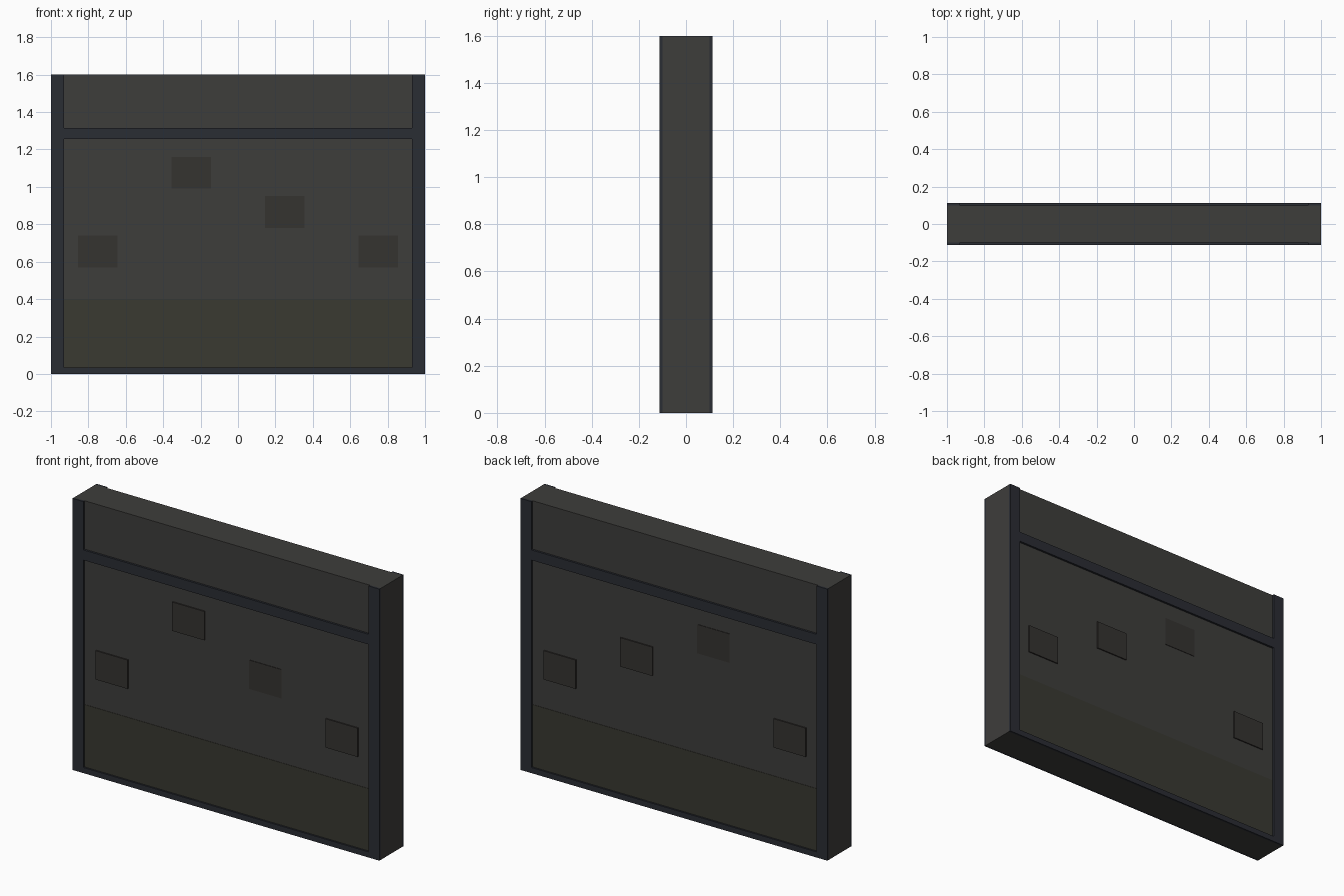
import bpy

if "Cube" in bpy.data.objects:
    bpy.data.objects.remove(bpy.data.objects["Cube"])


def material(name, rgb):
    m = bpy.data.materials.new(name)
    m.diffuse_color = (*rgb, 1)
    m.use_nodes = True
    m.node_tree.nodes["Principled BSDF"].inputs["Base Color"].default_value = m.diffuse_color
    return m


PLASTER = material("dark_plaster", (0.048, 0.047, 0.044))
FRAME = material("frame_blue_grey", (0.023, 0.026, 0.034))
BASE = material("base_green_grey", (0.041, 0.041, 0.031))
PATCH = material("patch_brown", (0.036, 0.033, 0.030))


def box(name, x0, x1, y0, y1, z0, z1, mat):
    bpy.ops.mesh.primitive_cube_add(
        size=1, location=((x0 + x1) / 2, (y0 + y1) / 2, (z0 + z1) / 2))
    ob = bpy.context.object
    ob.name = name
    ob.scale = (x1 - x0, y1 - y0, z1 - z0)
    bpy.ops.object.transform_apply(location=False, rotation=False, scale=True)
    ob.data.materials.append(mat)
    return ob


def face_box(name, side, x0, x1, depth, z0, z1, mat):
    # Thin slab on the front (side = -1) or back (side = 1) of the wall
    y0, y1 = sorted((side * 0.1, side * depth))
    return box(name, x0, x1, y0, y1, z0, z1, mat)


# Wall core
box("wall_core", -1, 1, -0.1, 0.1, 0, 1.6, PLASTER)

for side, label in ((-1, "front"), (1, "back")):
    # Frame: two posts, cross beam, bottom rail
    for s, hand in ((-1, "left"), (1, "right")):
        x0, x1 = sorted((s * 0.93, s * 1.0))
        face_box(f"{label}_{hand}_post", side, x0, x1, 0.112, 0, 1.6, FRAME)
    face_box(f"{label}_beam", side, -0.93, 0.93, 0.112, 1.255, 1.315, FRAME)
    face_box(f"{label}_bottom_rail", side, -0.93, 0.93, 0.112, 0, 0.033, FRAME)

    # Slightly raised lower band
    face_box(f"{label}_lower_band", side, -0.93, 0.93, 0.102, 0.033, 0.4, BASE)

    # Raised patches; one on each face sits shallower than the rest
    for i, (x, z) in enumerate(((-0.75, 0.655), (-0.25, 1.075),
                                (0.25, 0.865), (0.75, 0.655))):
        depth = 0.103 if x * side == -0.25 else 0.107
        face_box(f"{label}_patch_{i + 1}", side, x - 0.105, x + 0.105,
                 depth, z - 0.085, z + 0.085, PATCH)
